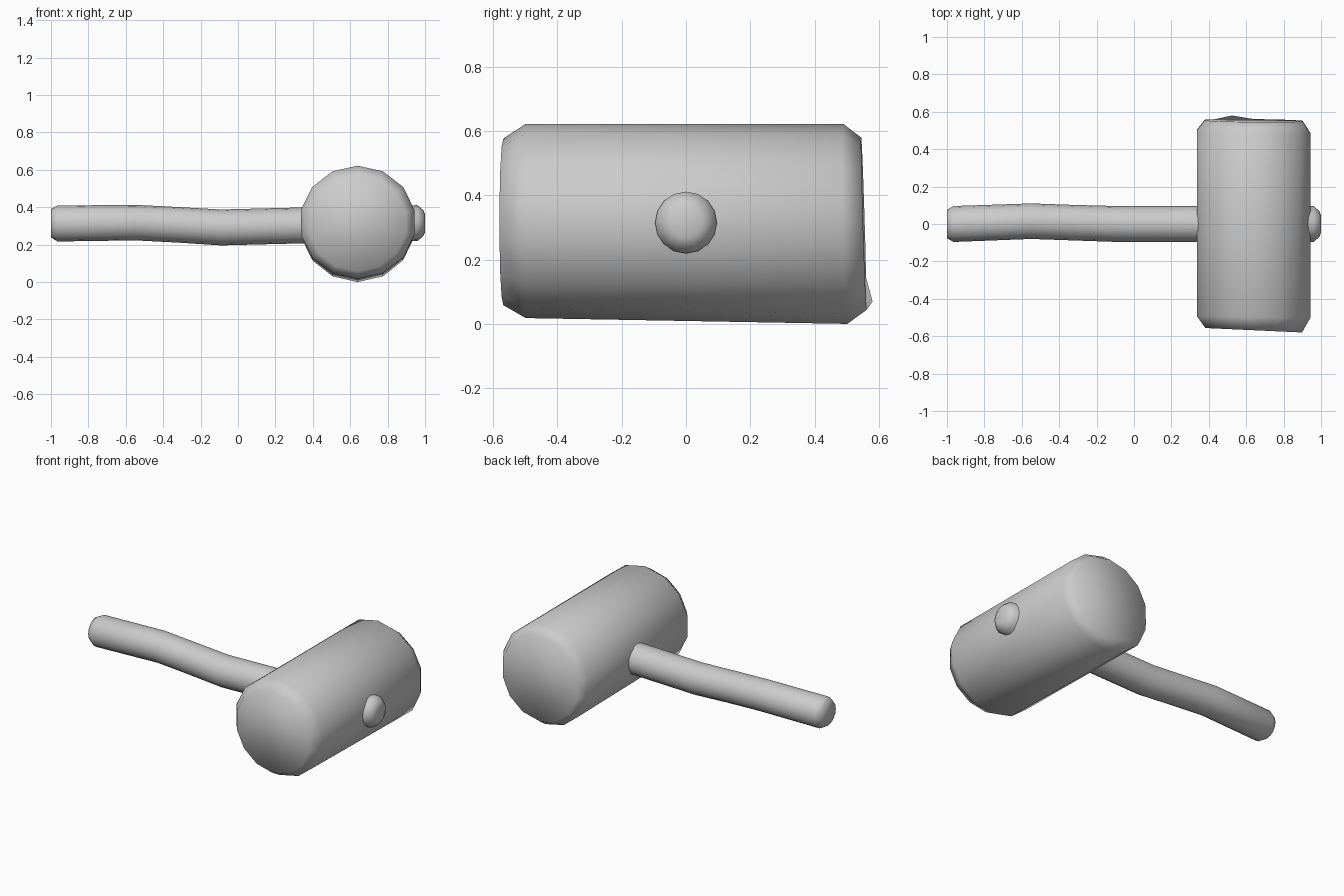
import bpy, bmesh
from math import sin, cos, pi

if "Cube" in bpy.data.objects:
    bpy.data.objects.remove(bpy.data.objects["Cube"])


def loft(name, rings):
    """Skin a list of vertex rings and close both ends."""
    bm = bmesh.new()
    loops = [[bm.verts.new(p) for p in ring] for ring in rings]
    n = len(loops[0])
    for a, b in zip(loops, loops[1:]):
        for i in range(n):
            j = (i + 1) % n
            bm.faces.new((a[i], a[j], b[j], b[i]))
    bm.faces.new(loops[0][::-1])
    bm.faces.new(loops[-1])
    bmesh.ops.recalc_face_normals(bm, faces=bm.faces[:])
    me = bpy.data.meshes.new(name)
    bm.to_mesh(me)
    bm.free()
    for f in me.polygons:
        f.use_smooth = True
    ob = bpy.data.objects.new(name, me)
    bpy.context.collection.objects.link(ob)
    return ob


# Head: 14-sided log with chamfered, slightly tilted end faces
N, CX, CZ = 14, 0.64, 0.311


def head_ring(radius, y_at, drop=0.0):
    ring = []
    for i in range(N):
        a = 2 * pi * i / N
        x, z = radius * sin(a), radius * cos(a)
        z -= drop * (1 - cos(a)) / 2      # underside slopes slightly
        ring.append((CX + x, y_at(x, z), CZ + z))
    return ring


front_cap = head_ring(0.265, lambda x, z: -0.568 - 0.046 * x, -0.012)
front_rim = head_ring(0.311, lambda x, z: -0.498 - 0.012 * x, -0.018)
back_rim = head_ring(0.311, lambda x, z: 0.495 - 0.03 * x - 0.02 * z)
back_cap = head_ring(0.268, lambda x, z: 0.553 - 0.01 * x - 0.03 * z)
# chipped corner sticking out at the lower back
x, y, z = back_cap[8]
back_cap[8] = (x, 0.58, z)
loft("mallet_head", [front_cap, front_rim, back_rim, back_cap])

# Handle: gently bent round stick (x, y, z, radius) through the head
stations = [
    (-1.00, 0.000, 0.315, 0.076),
    (-0.965, 0.000, 0.313, 0.096),
    (-0.55, 0.015, 0.318, 0.095),
    (-0.32, 0.007, 0.306, 0.095),
    (-0.09, 0.000, 0.292, 0.096),
    (0.34, 0.000, 0.303, 0.096),
    (0.96, 0.000, 0.315, 0.096),
    (0.99, 0.000, 0.315, 0.070),
    (1.00, 0.000, 0.315, 0.048),
]
M = 16
loft("handle", [[(x, y + r * sin(2 * pi * i / M), z + r * cos(2 * pi * i / M))
                 for i in range(M)] for x, y, z, r in stations])
